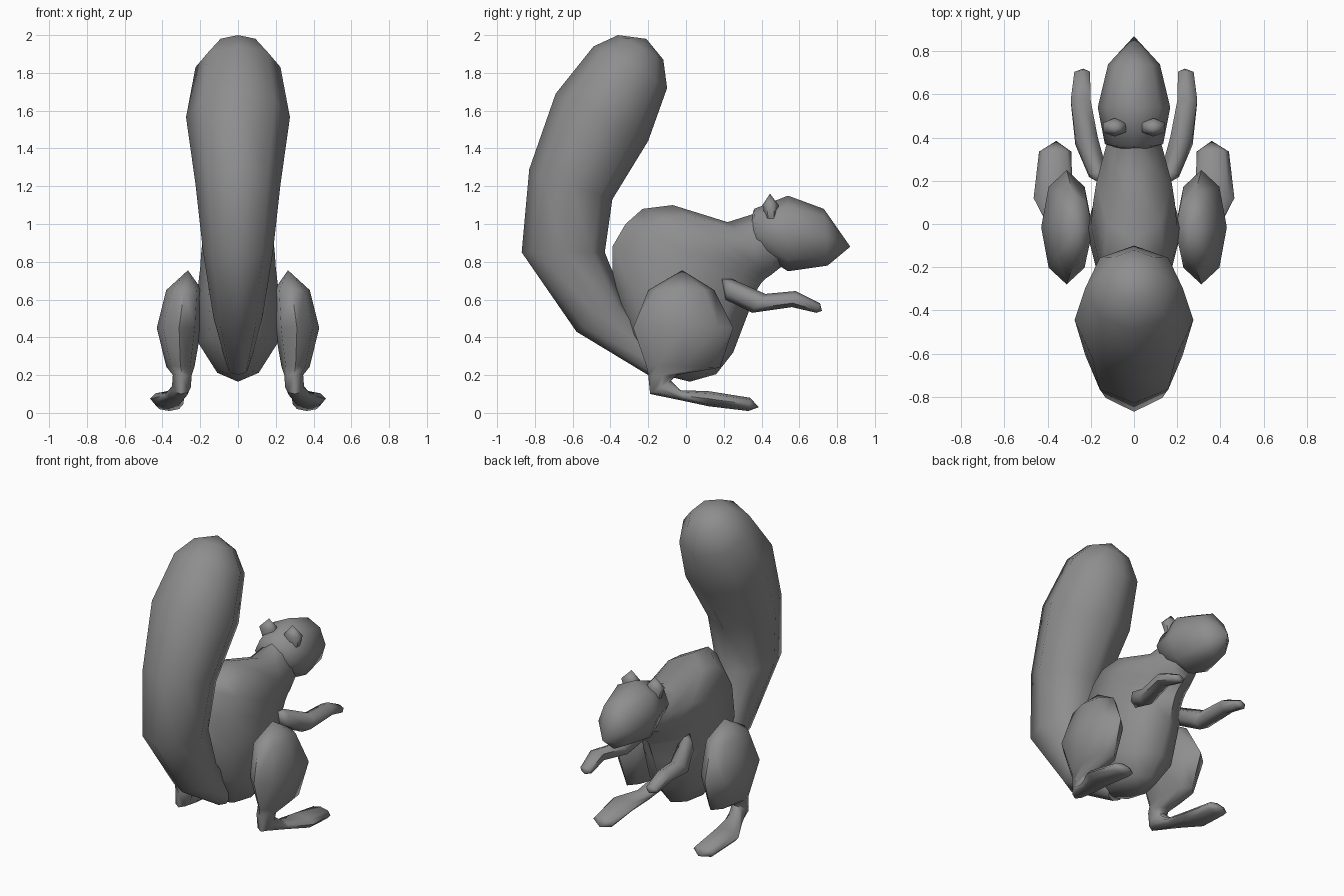
import bpy, bmesh, math
from mathutils import Vector

grey = bpy.data.materials.new("fur grey")
grey.diffuse_color = (0.27, 0.27, 0.27, 1)


def loft(name, rings, start=None, end=None, side=1, sides=8):
    """Skin through rings (x, back y, back z, front y, front z, half width); start/end are tip points."""
    bm = bmesh.new()
    loops = []
    for x, y1, z1, y2, z2, hw in rings:
        mid = Vector((x, (y1 + y2) / 2, (z1 + z2) / 2))
        axis = Vector((0, (y2 - y1) / 2, (z2 - z1) / 2))
        loop = []
        for i in range(sides):
            a = 2 * math.pi * i / sides
            p = mid + axis * math.cos(a) + Vector((hw * math.sin(a), 0, 0))
            loop.append(bm.verts.new((p.x * side, p.y, p.z)))
        loops.append(loop)
    for a, b in zip(loops, loops[1:]):
        for i in range(sides):
            j = (i + 1) % sides
            bm.faces.new((a[i], a[j], b[j], b[i]))
    for loop, tip in ((loops[0], start), (loops[-1], end)):
        if tip:
            v = bm.verts.new((tip[0] * side, tip[1], tip[2]))
            for i in range(sides):
                bm.faces.new((loop[i], loop[(i + 1) % sides], v))
        else:
            bm.faces.new(loop)
    bmesh.ops.recalc_face_normals(bm, faces=bm.faces)
    mesh = bpy.data.meshes.new(name)
    bm.to_mesh(mesh)
    bm.free()
    mesh.materials.append(grey)
    ob = bpy.data.objects.new(name, mesh)
    bpy.context.collection.objects.link(ob)
    bpy.ops.object.select_all(action='DESELECT')
    ob.select_set(True)
    bpy.context.view_layer.objects.active = ob
    bpy.ops.object.shade_smooth_by_angle(angle=math.radians(65))
    return ob


# Bushy tail, curving up from the rump
loft("tail", [
    (0, -0.20, 0.20, -0.10, 0.30, 0.06),
    (0, -0.58, 0.43, -0.32, 0.58, 0.13),
    (0, -0.87, 0.85, -0.43, 0.85, 0.185),
    (0, -0.83, 1.29, -0.39, 1.13, 0.225),
    (0, -0.69, 1.69, -0.20, 1.44, 0.275),
    (0, -0.49, 1.94, -0.10, 1.72, 0.225),
    (0, -0.36, 2.00, -0.12, 1.87, 0.13),
], end=(0, -0.21, 1.98))

# Body, from the underside up to the neck
loft("body", [
    (0, -0.20, 0.22, 0.16, 0.205, 0.11),
    (0, -0.32, 0.42, 0.25, 0.32, 0.21),
    (0, -0.39, 0.67, 0.33, 0.53, 0.22),
    (0, -0.39, 0.88, 0.38, 0.66, 0.20),
    (0, -0.32, 1.00, 0.40, 0.69, 0.195),
    (0, -0.23, 1.08, 0.42, 0.71, 0.19),
    (0, -0.07, 1.10, 0.45, 0.73, 0.175),
    (0, 0.22, 1.01, 0.50, 0.77, 0.13),
    (0, 0.38, 1.06, 0.55, 0.80, 0.09),
], start=(0, 0.02, 0.165))

# Head with pointed nose
loft("head", [
    (0, 0.38, 0.85, 0.36, 1.08, 0.135),
    (0, 0.54, 0.75, 0.54, 1.15, 0.168),
    (0, 0.75, 0.78, 0.73, 1.08, 0.12),
], start=(0, 0.33, 0.97), end=(0, 0.87, 0.88))

for side, label in ((1, "right"), (-1, "left")):
    # Small bulb-shaped ear
    loft(label + "_ear", [
        (0.09, 0.42, 1.03, 0.48, 1.03, 0.04),
        (0.09, 0.405, 1.10, 0.49, 1.10, 0.062),
    ], end=(0.085, 0.445, 1.16), side=side, sides=6)

    # Thigh, ankle and long foot
    loft(label + "_hind_leg", [
        (0.285, -0.20, 0.65, 0.15, 0.65, 0.095),
        (0.312, -0.28, 0.45, 0.25, 0.45, 0.118),
        (0.305, -0.21, 0.25, 0.18, 0.24, 0.075),
        (0.295, -0.20, 0.20, -0.05, 0.20, 0.05),
        (0.300, -0.19, 0.10, -0.08, 0.17, 0.05),
        (0.330, -0.02, 0.065, -0.03, 0.12, 0.06),
        (0.375, 0.12, 0.035, 0.12, 0.115, 0.09),
        (0.365, 0.33, 0.01, 0.34, 0.08, 0.075),
    ], start=(0.265, -0.02, 0.755), end=(0.36, 0.385, 0.03), side=side)

    # Foreleg reaching forward
    loft(label + "_foreleg", [
        (0.165, 0.21, 0.60, 0.24, 0.71, 0.05),
        (0.220, 0.35, 0.53, 0.42, 0.63, 0.06),
        (0.247, 0.56, 0.56, 0.58, 0.645, 0.053),
        (0.240, 0.69, 0.53, 0.71, 0.58, 0.042),
    ], start=(0.16, 0.19, 0.71), end=(0.235, 0.72, 0.54), side=side, sides=6)
